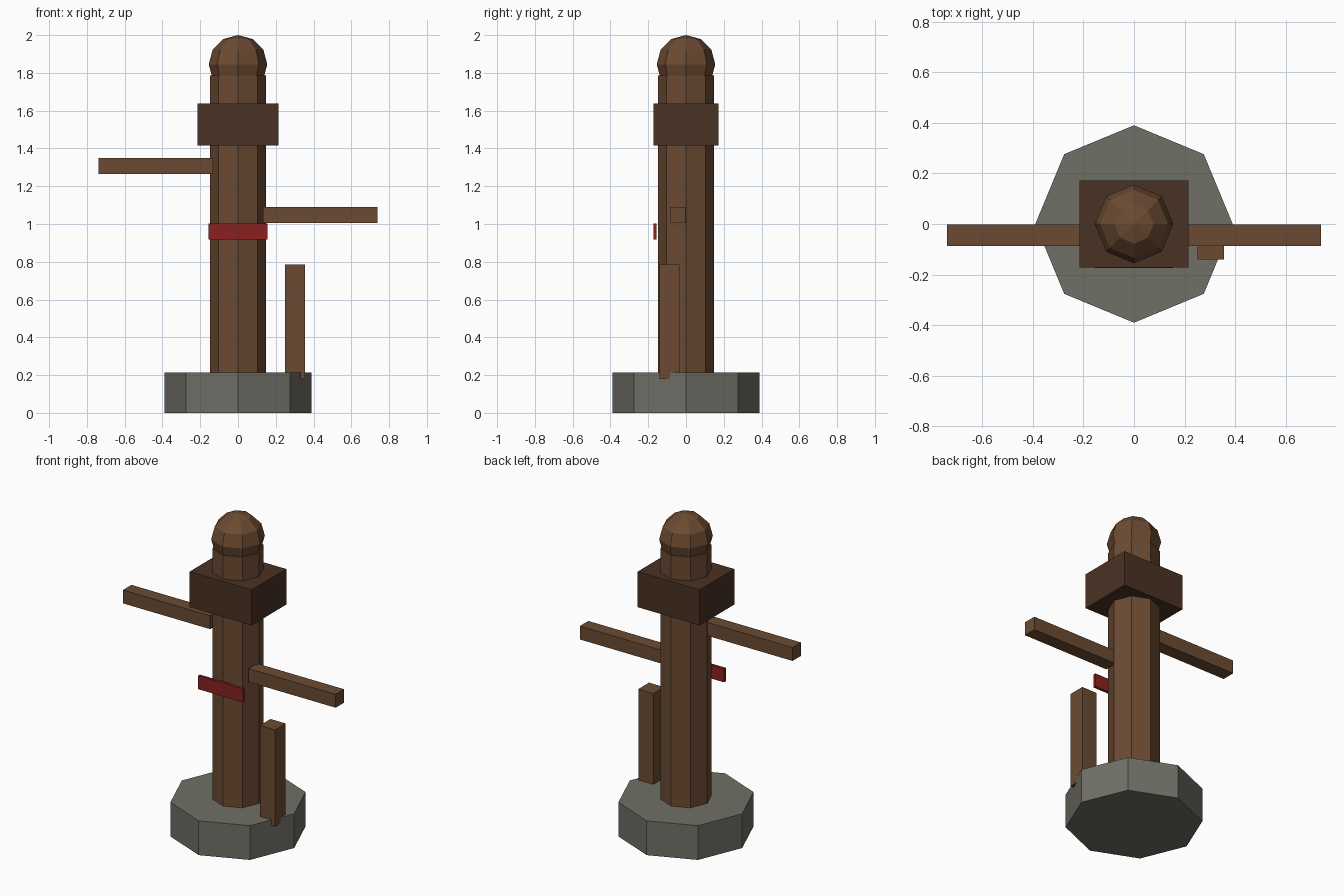
import bpy, bmesh
from mathutils import Matrix, Vector

if "Cube" in bpy.data.objects:
    bpy.data.objects.remove(bpy.data.objects["Cube"])


def material(name, srgb):
    # 8-bit sRGB to linear viewport colour
    m = bpy.data.materials.new(name)
    m.diffuse_color = [(c / 255 / 12.92) if c < 11 else ((c / 255 + 0.055) / 1.055) ** 2.4
                       for c in srgb] + [1.0]
    m.use_nodes = True
    m.node_tree.nodes["Principled BSDF"].inputs["Base Color"].default_value = m.diffuse_color
    return m


wood = material("wood", (107, 75, 50))
dark_wood = material("dark_wood", (74, 50, 35))
stone = material("stone", (112, 110, 102))
red = material("red_cloth", (139, 32, 32))


def finish(name, bm, mat):
    mesh = bpy.data.meshes.new(name)
    bm.to_mesh(mesh)
    bm.free()
    mesh.materials.append(mat)
    obj = bpy.data.objects.new(name, mesh)
    bpy.context.collection.objects.link(obj)
    return obj


def box(name, lo, hi, mat):
    lo, hi = Vector(lo), Vector(hi)
    bm = bmesh.new()
    bmesh.ops.create_cube(bm, size=1, matrix=Matrix.Translation((lo + hi) / 2)
                          @ Matrix.Diagonal((*(hi - lo), 1)))
    return finish(name, bm, mat)


def octagon(name, radius, z0, z1, mat):
    bm = bmesh.new()
    bmesh.ops.create_cone(bm, cap_ends=True, segments=8, radius1=radius, radius2=radius,
                          depth=z1 - z0, matrix=Matrix.Translation((0, 0, (z0 + z1) / 2)))
    return finish(name, bm, mat)


# Stone base and eight-sided post
octagon("base", 0.39, 0, 0.215, stone)
octagon("post", 0.147, 0.215, 1.787, wood)

# Faceted ball on top, its lower part sunk in the post
bm = bmesh.new()
bmesh.ops.create_uvsphere(bm, u_segments=8, v_segments=6, radius=0.155,
                          matrix=Matrix.Translation((0, 0, 1.845)))
finish("head", bm, wood)

# Dark block around the upper post
box("upper_block", (-0.215, -0.172, 1.415), (0.215, 0.172, 1.638), dark_wood)

# Two staggered arms
for name, side, z in (("left_arm", -1, 1.308), ("right_arm", 1, 1.048)):
    xs = sorted((side * 0.133, side * 0.738))
    box(name, (xs[0], -0.086, z - 0.042), (xs[1], -0.002, z + 0.042), wood)

# Upright leg beside the post
box("leg", (0.25, -0.14, 0.18), (0.355, -0.034, 0.785), wood)

# Red band in front of the post
box("front_band", (-0.155, -0.173, 0.917), (0.155, -0.156, 1.002), red)
